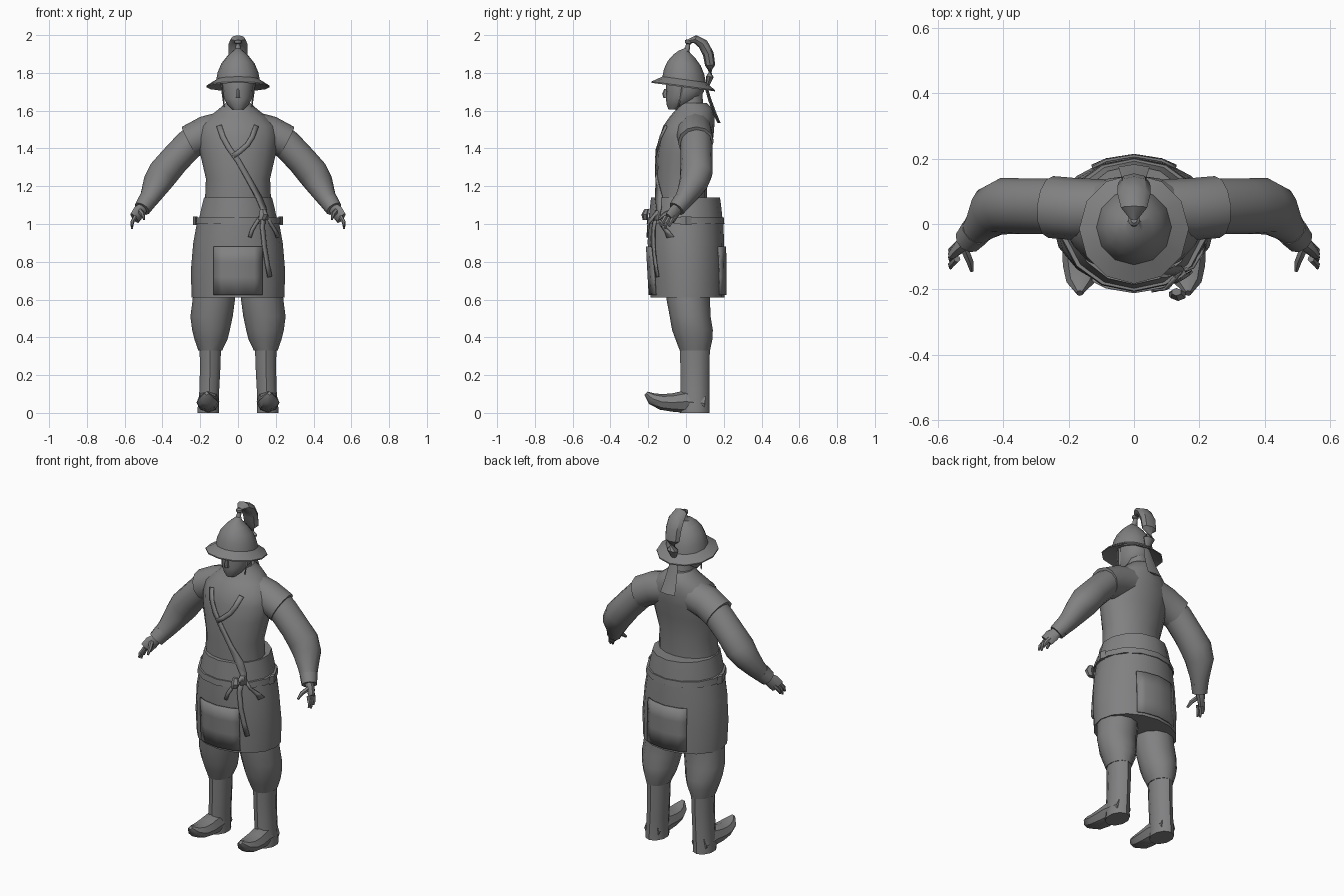
import bpy, bmesh, math
from mathutils import Vector
from mathutils.bvhtree import BVHTree

grey = bpy.data.materials.new("plain_grey")
grey.diffuse_color = (0.22, 0.22, 0.225, 1)


def finish(name, bm, angle=40):
    bmesh.ops.recalc_face_normals(bm, faces=bm.faces)
    me = bpy.data.meshes.new(name)
    bm.to_mesh(me)
    bm.free()
    me.materials.append(grey)
    ob = bpy.data.objects.new(name, me)
    bpy.context.collection.objects.link(ob)
    bpy.ops.object.select_all(action='DESELECT')
    ob.select_set(True)
    bpy.context.view_layer.objects.active = ob
    bpy.ops.object.shade_smooth_by_angle(angle=math.radians(angle))
    return ob


def loft(name, rings, n=10, upright=False, side=1, tilt=0.0, angle=40, pivot=0.0):
    """Skin rings (x, y, z, ra, rb); upright keeps every ring horizontal."""
    bm = bmesh.new()
    ps = [Vector(r[:3]) for r in rings]
    loops = []
    for i, (p, r) in enumerate(zip(ps, rings)):
        a, b = Vector((1, 0, 0)), Vector((0, 1, 0))
        if not upright:
            t = (ps[min(i + 1, len(ps) - 1)] - ps[max(i - 1, 0)]).normalized()
            a = t.cross(Vector((0, 0, 1)))
            a = a.normalized() if a.length > 1e-4 else Vector((1, 0, 0))
            b = a.cross(t)
        loop = []
        for k in range(n):
            w = 2 * math.pi * k / n - math.pi / 2
            v = p + a * r[3] * math.cos(w) + b * r[4] * math.sin(w)
            loop.append(bm.verts.new((v.x * side, v.y, v.z - tilt * (v.y - pivot))))
        loops.append(loop)
    for l0, l1 in zip(loops, loops[1:]):
        for k in range(n):
            bm.faces.new((l0[k], l0[(k + 1) % n], l1[(k + 1) % n], l1[k]))
    bm.faces.new(loops[0])
    bm.faces.new(loops[-1])
    return finish(name, bm, angle)


def column(name, rows, n=14, **kw):
    """Upright body part from rows (z, half width, front y, back y)."""
    return loft(name, [(0, (f + b) / 2, z, w, (b - f) / 2) for z, w, f, b in rows],
                n, upright=True, **kw)


# Tunic, waist sash, belt and skirt
torso = column("tunic_body", [
    (1.12, .175, -.16, .11), (1.24, .17, -.16, .11), (1.37, .20, -.155, .125),
    (1.46, .21, -.14, .145), (1.52, .20, -.12, .15), (1.57, .15, -.085, .15),
    (1.61, .10, -.05, .14), (1.64, .065, -.04, .11)], 16)
sash = column("waist_sash", [(1.01, .215, -.20, .195), (1.08, .20, -.192, .188),
                             (1.14, .185, -.185, .18)])
belt = column("belt", [(1.0, .228, -.208, .203), (1.035, .224, -.205, .20)])
skirt = column("skirt", [(.61, .245, -.187, .205), (.75, .25, -.195, .205),
                         (.90, .237, -.203, .202), (1.01, .217, -.20, .197)], 16)
for s in (-1, 1):
    loft("belt_fitting", [(.226, 0, .995, .012, .03), (.226, 0, 1.04, .012, .03)],
         4, upright=True, side=s)

# Surface lookup so cloth strips follow the body
trees = []
for ob in (torso, sash, belt, skirt):
    trees.append(BVHTree.FromPolygons([v.co.copy() for v in ob.data.vertices],
                                      [tuple(p.vertices) for p in ob.data.polygons]))


def surface(x, z, s):
    hits = [t.ray_cast(Vector((x, s, z)), Vector((0, -s, 0)))[0] for t in trees]
    ys = [h.y for h in hits if h]
    return (max(ys) if s > 0 else min(ys)) if ys else .19 * s


def strip(name, pts, half, cols=2, s=-1, lift=.006, thick=.008):
    """Cloth strip along (x, z) points, laid on the front or back."""
    bm = bmesh.new()
    rows = []
    for i, p in enumerate(pts):
        d = (Vector(pts[min(i + 1, len(pts) - 1)]) - Vector(pts[max(i - 1, 0)])).normalized()
        row = []
        for c in range(cols):
            o = half * (2 * c / (cols - 1) - 1)
            x, z = p[0] - d.y * o, p[1] + d.x * o
            row.append(bm.verts.new((x, surface(x, z, s) + s * lift, z)))
        rows.append(row)
    for r0, r1 in zip(rows, rows[1:]):
        for c in range(cols - 1):
            bm.faces.new((r0[c], r0[c + 1], r1[c + 1], r1[c]))
    ob = finish(name, bm)
    m = ob.modifiers.new("thickness", 'SOLIDIFY')
    m.thickness, m.offset = thick, 0


strip("chest_strap", [(-.10, 1.52), (-.08, 1.46), (-.05, 1.405), (0, 1.335), (.06, 1.23),
                      (.11, 1.14), (.135, 1.08), (.145, 1.02)], .014)
strip("strap_branch", [(.097, 1.52), (.075, 1.46), (.05, 1.42), (.01, 1.385), (-.025, 1.36)], .013)
strip("long_tie", [(.135, 1.07), (.13, .98), (.14, .88), (.155, .79), (.168, .72)], .011, lift=.013)
strip("short_tie", [(.135, 1.06), (.10, 1.01), (.075, .97), (.062, .93)], .009, lift=.013)
strip("side_tie", [(.14, 1.06), (.175, 1.0), (.20, .96), (.212, .93)], .008, lift=.01)
loft("tie_knot", [(.125, -.215, 1.02, .02, .014), (.135, -.218, 1.05, .026, .018),
                  (.13, -.208, 1.08, .016, .012)], 6, upright=True)
for s, name in ((-1, "front_panel"), (1, "back_panel")):
    strip(name, [(0, .88), (0, .80), (0, .72), (0, .625)], .128, 7, s, .006, .008)

# Arms, hands, legs and boots
for s, side in ((-1, "left_"), (1, "right_")):
    loft(side + "shoulder_cap", [(.04, .045, 1.51, .09, .095), (.17, .045, 1.48, .095, .092),
                                 (.255, .052, 1.435, .095, .09)], 12, side=s)
    loft(side + "sleeve", [
        (.20, .052, 1.475, .08, .075), (.26, .055, 1.42, .085, .08), (.34, .055, 1.335, .085, .08),
        (.395, .055, 1.27, .087, .083), (.43, .04, 1.215, .08, .073),
        (.465, 0, 1.145, .055, .055), (.495, -.035, 1.095, .042, .044)], 12, side=s)
    loft(side + "cuff", [(.482, -.02, 1.12, .05, .05), (.508, -.05, 1.08, .043, .045)], 10, side=s)
    loft(side + "palm", [(.50, -.042, 1.09, .028, .03), (.528, -.065, 1.06, .022, .04),
                         (.548, -.085, 1.03, .016, .038)], 8, side=s)
    for i, dy in enumerate((-.022, 0, .022)):
        loft(side + "finger", [(.542, -.085 + dy, 1.04, .011, .013),
                               (.560, -.102 + dy, 1.01, .010, .011),
                               (.562, -.112 + dy, .975 + .012 * abs(i - 1), .005, .006)], 6, side=s)
    loft(side + "thumb", [(.52, -.075, 1.07, .014, .014), (.503, -.115, 1.05, .012, .012),
                          (.497, -.143, 1.025, .006, .007)], 6, side=s)
    loft(side + "trouser_leg", [
        (.125, .01, .68, .11, .12), (.128, .012, .60, .112, .115), (.14, .022, .51, .112, .108),
        (.143, .034, .44, .10, .108), (.143, .042, .39, .088, .098), (.147, .047, .33, .063, .08)],
        12, upright=True, side=s)
    loft(side + "boot_shaft", [
        (.147, .047, .35, .06, .08), (.147, .047, .25, .057, .077), (.152, .047, .12, .055, .077),
        (.157, .047, .03, .059, .077), (.157, .047, 0, .06, .078)], 10, upright=True, side=s)
    # Foot with a turned-up toe
    loft(side + "foot", [
        (.157, .10, .05, .05, .05), (.157, .0, .06, .058, .06), (.16, -.07, .055, .06, .049),
        (.162, -.13, .058, .056, .042), (.165, -.18, .075, .042, .032),
        (.166, -.212, .104, .01, .012)], 8, side=s)

# Head, neck and face
loft("neck", [(0, .03, 1.58, .075, .08), (0, .025, 1.64, .06, .065), (0, .02, 1.72, .06, .065)],
     10, upright=True)
column("head", [(1.605, .028, -.092, -.03), (1.63, .055, -.102, .02), (1.665, .077, -.107, .07),
                (1.70, .084, -.104, .095), (1.75, .086, -.108, .10), (1.80, .07, -.09, .09)], 12)
loft("nose", [(0, -.105, 1.715, .007, .01), (0, -.112, 1.69, .012, .014),
              (0, -.108, 1.668, .014, .012)], 6, upright=True)

# Helmet: flared brim, dome and spike
loft("helmet", [(0, -.01 - .005 * (r > .13), z, r, r) for r, z in (
    (.09, 1.755), (.168, 1.724), (.168, 1.731), (.115, 1.765), (.107, 1.805), (.088, 1.85),
    (.058, 1.888), (.028, 1.915))] + [(0, y, z, r, r) for y, z, r in (
        (.006, 1.93, .014), (.012, 1.955, .011), (.012, 1.96, .018), (.012, 1.972, .018),
        (.012, 1.98, .009))], 12, upright=True, tilt=.134, pivot=-.01, angle=32)
for s in (-1, 1):
    loft("chin_strap", [(.088, -.02, 1.75, .007, .012), (.08, -.03, 1.68, .005, .010),
                        (.073, -.04, 1.62, .003, .004)], 4, upright=True, side=s)

# Plume arching over the back, and the cloth tail below it
loft("plume", [(0, .015, 1.97, .012, .01), (0, .05, 1.978, .04, .022), (0, .09, 1.953, .05, .028),
               (0, .118, 1.90, .05, .029), (0, .128, 1.84, .047, .027),
               (0, .127, 1.78, .038, .02), (0, .112, 1.725, .012, .008)], 8)
loft("neck_tail", [(0, .105, 1.73, .02, .008), (0, .125, 1.66, .032, .009),
                   (0, .15, 1.59, .04, .010), (0, .175, 1.535, .048, .008)], 4, upright=True)
